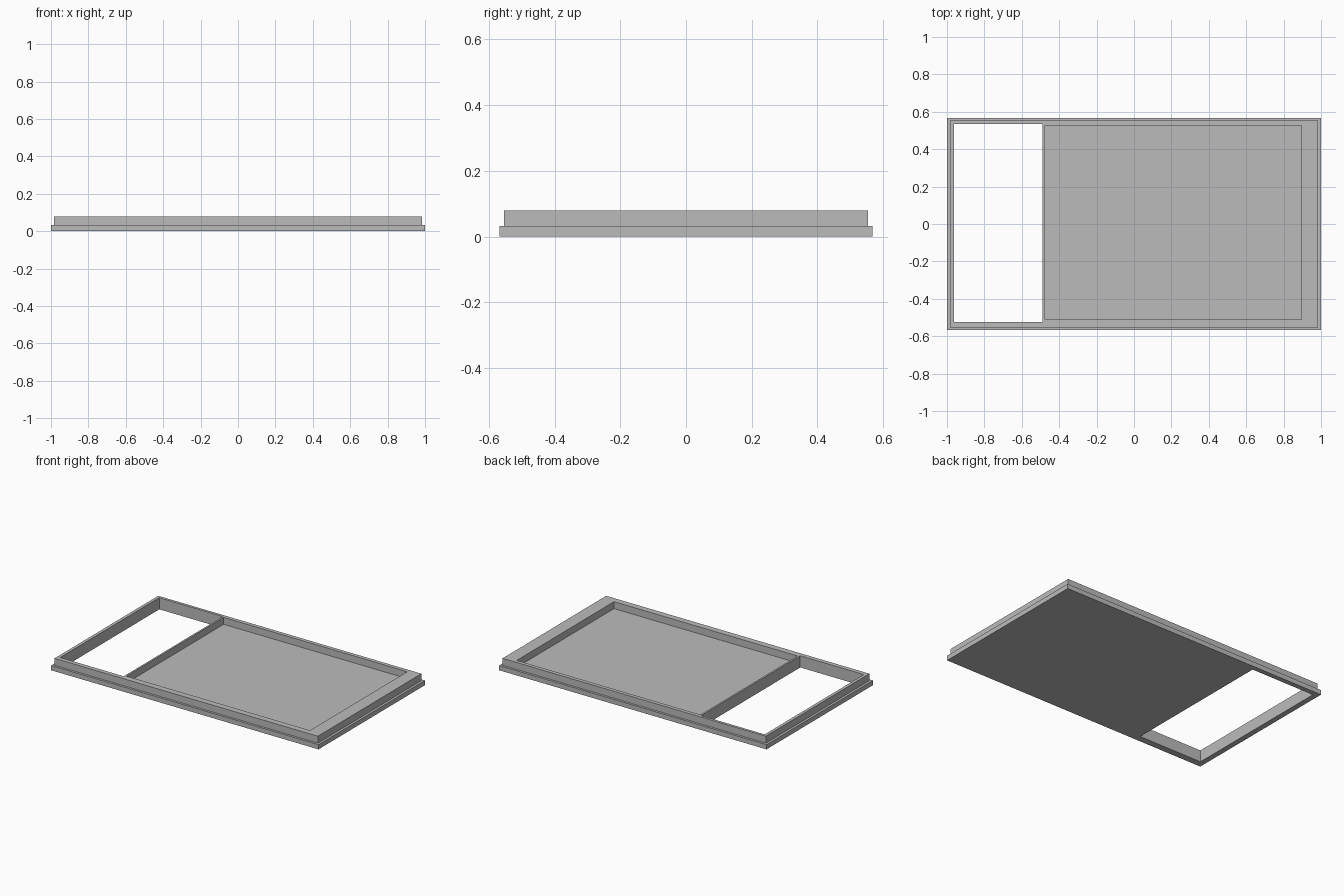
import bpy
import bmesh

cube = bpy.data.objects.get("Cube")
if cube:
    bpy.data.objects.remove(cube, do_unlink=True)

# Single plain grey for the whole tray
grey = bpy.data.materials.new("plain grey")
grey.use_nodes = True
colour = (0.5, 0.5, 0.5, 1.0)
grey.diffuse_color = colour
grey.node_tree.nodes["Principled BSDF"].inputs["Base Color"].default_value = colour


def plate(name, outline, openings, bottom, top):
    """Flat slab from a rectangle (x0, x1, y0, y1) with rectangular openings."""
    bm = bmesh.new()
    edges = []
    for x0, x1, y0, y1 in [outline] + openings:
        corners = [(x0, y0), (x1, y0), (x1, y1), (x0, y1)]
        loop = [bm.verts.new((x, y, bottom)) for x, y in corners]
        edges += [bm.edges.new((loop[i - 1], loop[i])) for i in range(4)]
    bmesh.ops.triangle_fill(bm, edges=edges, use_beauty=True, normal=(0, 0, 1))
    # Raise a copy of the filled outline, keeping the underside
    raised = bmesh.ops.extrude_face_region(bm, geom=bm.faces[:], use_keep_orig=True)
    verts = [g for g in raised["geom"] if isinstance(g, bmesh.types.BMVert)]
    bmesh.ops.translate(bm, verts=verts, vec=(0, 0, top - bottom))
    bmesh.ops.recalc_face_normals(bm, faces=bm.faces[:])
    mesh = bpy.data.meshes.new(name)
    bm.to_mesh(mesh)
    bm.free()
    mesh.materials.append(grey)
    obj = bpy.data.objects.new(name, mesh)
    bpy.context.collection.objects.link(obj)
    return obj


base_top, rim_top = 0.032, 0.079
window = (-0.963, -0.488, -0.523, 0.535)
recess = (-0.476, 0.896, -0.511, 0.527)

# Wide base, cut through only at the window; its top is the recess floor
plate("base_plate", (-1, 1, -0.568, 0.568), [window], 0, base_top)

# Narrower raised rim around the window and the shallow recess
plate("raised_rim", (-0.984, 0.984, -0.553, 0.553), [window, recess], base_top, rim_top)
